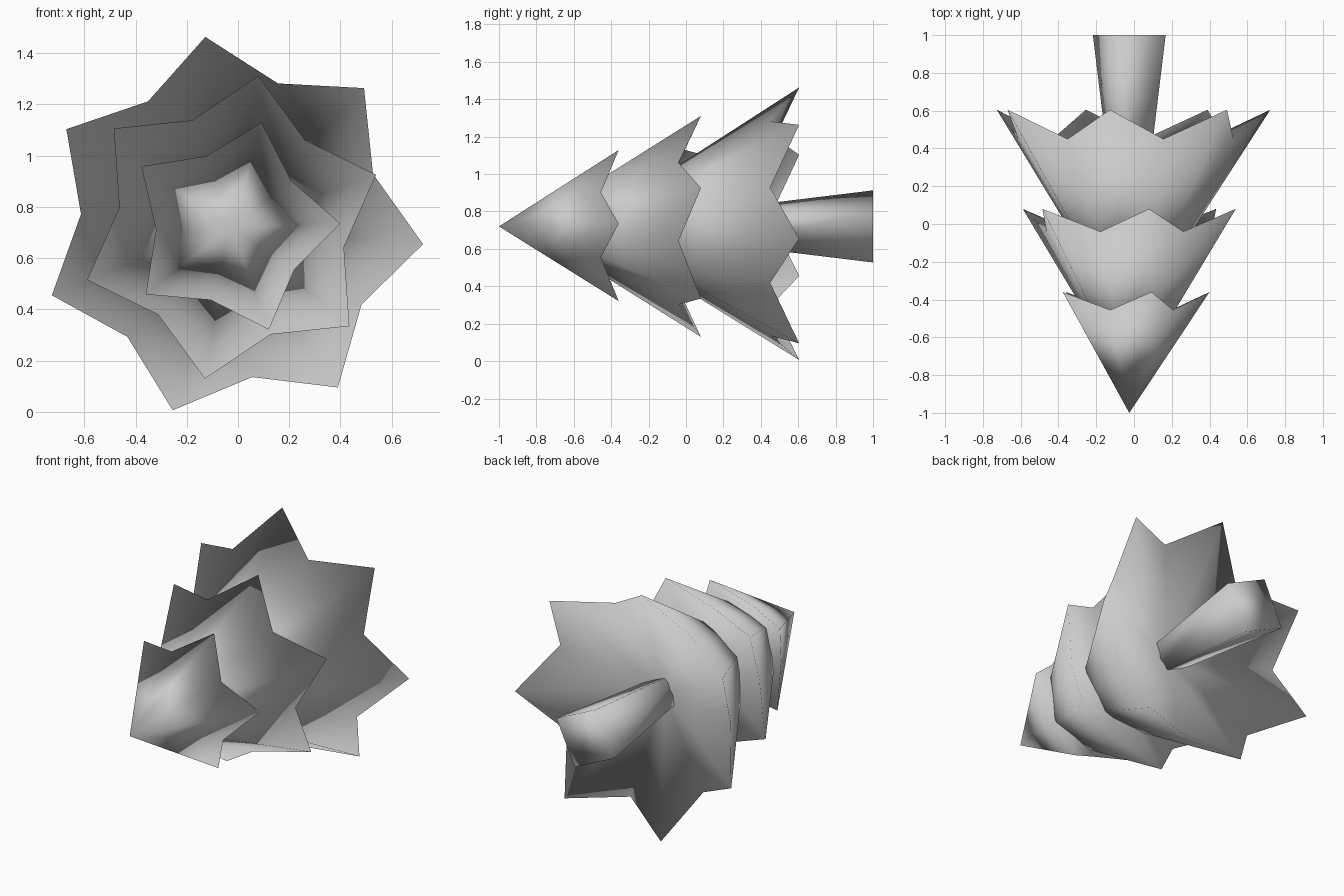
import bpy
import bmesh
from math import cos, sin, pi, radians

cube = bpy.data.objects.get("Cube")
if cube:
    bpy.data.objects.remove(cube, do_unlink=True)

CX, CZ = -0.025, 0.72  # axis of the tree, which lies along y

grey = bpy.data.materials.new("plain_grey")
grey.use_nodes = True
colour = (0.6, 0.6, 0.6, 1)
grey.diffuse_color = colour
grey.node_tree.nodes["Principled BSDF"].inputs["Base Color"].default_value = colour


def finish(name, bm):
    """Turn a bmesh into a smooth shaded object."""
    bmesh.ops.recalc_face_normals(bm, faces=bm.faces)
    for face in bm.faces:
        face.smooth = True
    mesh = bpy.data.meshes.new(name)
    bm.to_mesh(mesh)
    bm.free()
    mesh.materials.append(grey)
    obj = bpy.data.objects.new(name, mesh)
    bpy.context.collection.objects.link(obj)
    return obj


def polar(bm, radius, angle, y):
    return bm.verts.new((CX + radius * cos(angle), y, CZ + radius * sin(angle)))


def branch_layer(name, points, phase, apex_y, hollow_y, tip, valley):
    """Star-rimmed cone with a hollow underside; tip and valley are (radius, y)."""
    bm = bmesh.new()
    apex = polar(bm, 0, 0, apex_y)
    hollow = polar(bm, 0, 0, hollow_y)
    rim = []
    for i in range(points * 2):
        radius, y = valley if i % 2 else tip
        rim.append(polar(bm, radius, radians(phase) + i * pi / points, y))
    for a, b in zip(rim, rim[1:] + rim[:1]):
        bm.faces.new((apex, a, b))
        bm.faces.new((hollow, b, a))
    return finish(name, bm)


# Three tiers of branches, from the tree top down
branch_layer("top_branches", 5, 2, -1.0, -0.56, (0.425, -0.36), (0.295, -0.455))
branch_layer("middle_branches", 6, 20, -0.86, -0.2, (0.6, 0.08), (0.445, -0.04))
branch_layer("lower_branches", 7, -5, -0.55, 0.25, (0.75, 0.605), (0.59, 0.45))

# Square trunk, flaring towards its foot
bm = bmesh.new()
rings = [[polar(bm, r, radians(20 + 90 * i), y) for i in range(4)]
         for r, y in ((0.095, 0.15), (0.205, 1.0))]
for i in range(4):
    j = (i + 1) % 4
    bm.faces.new((rings[0][i], rings[0][j], rings[1][j], rings[1][i]))
for ring in rings:
    bm.faces.new(ring)
finish("trunk", bm)
